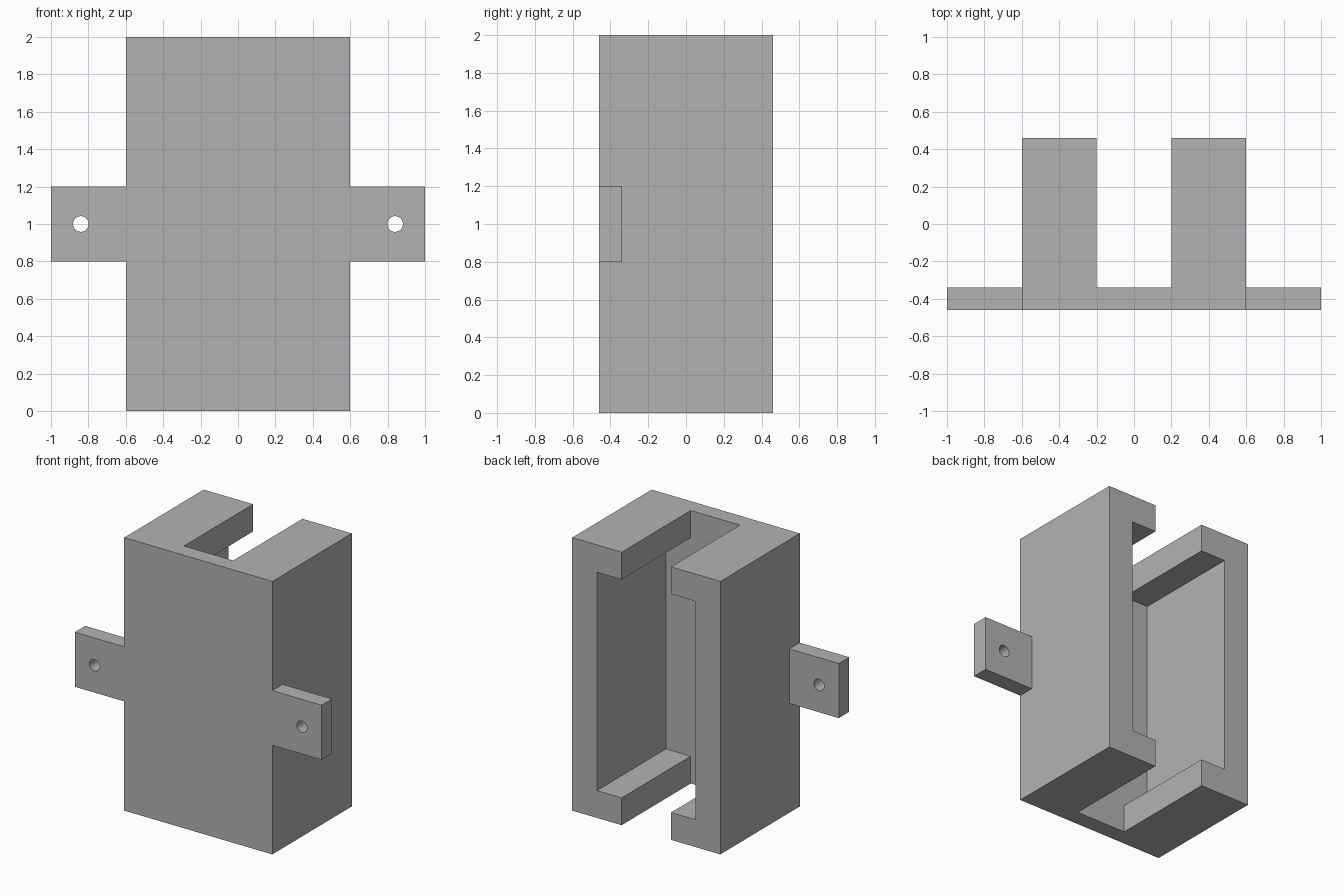
import bpy
import math

cube = bpy.data.objects.get("Cube")
if cube:
    bpy.data.objects.remove(cube, do_unlink=True)

grey = bpy.data.materials.new("plain_grey")
grey.use_nodes = True
COLOUR = (0.45, 0.45, 0.45, 1)
grey.diffuse_color = COLOUR
grey.node_tree.nodes["Principled BSDF"].inputs["Base Color"].default_value = COLOUR

FRONT, PLATE, BACK = -0.46, -0.34, 0.46   # plate is the inner face of the front wall


def box(name, x, y, z):
    """Axis-aligned box from (min, max) ranges."""
    ranges = (x, y, z)
    bpy.ops.mesh.primitive_cube_add(size=1, location=[(a + b) / 2 for a, b in ranges])
    ob = bpy.context.object
    ob.name = name
    ob.scale = [b - a for a, b in ranges]
    bpy.ops.object.transform_apply(location=True, rotation=True, scale=True)
    ob.data.materials.append(grey)
    return ob


def combine(target, tool, operation):
    """Apply a boolean and discard the tool."""
    tool.hide_render = True
    mod = target.modifiers.new(operation.lower(), "BOOLEAN")
    mod.operation = operation
    mod.solver = "EXACT"
    mod.object = tool
    bpy.context.view_layer.objects.active = target
    bpy.ops.object.modifier_apply(modifier=mod.name)
    bpy.data.objects.remove(tool, do_unlink=True)


# Main housing with mounting tabs flush with the front
housing = box("bracket_housing", (-0.6, 0.6), (FRONT, BACK), (0, 2))
combine(housing, box("tab_bar", (-1, 1), (FRONT, PLATE), (0.8, 1.2)), "UNION")

# Inner pocket, open at the back
combine(housing, box("pocket_cutter", (-0.4, 0.4), (PLATE, 0.6), (0.2, 1.8)), "DIFFERENCE")

# Slot through the top and bottom end walls
combine(housing, box("slot_cutter", (-0.2, 0.2), (PLATE, 0.6), (-0.1, 2.1)), "DIFFERENCE")

# Screw holes in the tabs
for side in (-1, 1):
    bpy.ops.mesh.primitive_cylinder_add(vertices=32, radius=0.042, depth=0.3,
                                        location=(side * 0.84, -0.4, 1),
                                        rotation=(math.pi / 2, 0, 0))
    hole = bpy.context.object
    hole.name = "hole_cutter"
    hole.data.materials.append(grey)
    combine(housing, hole, "DIFFERENCE")

# Smooth hole walls, sharp box edges
bpy.ops.object.select_all(action="DESELECT")
housing.select_set(True)
bpy.context.view_layer.objects.active = housing
bpy.ops.object.shade_smooth_by_angle(angle=math.radians(30))
